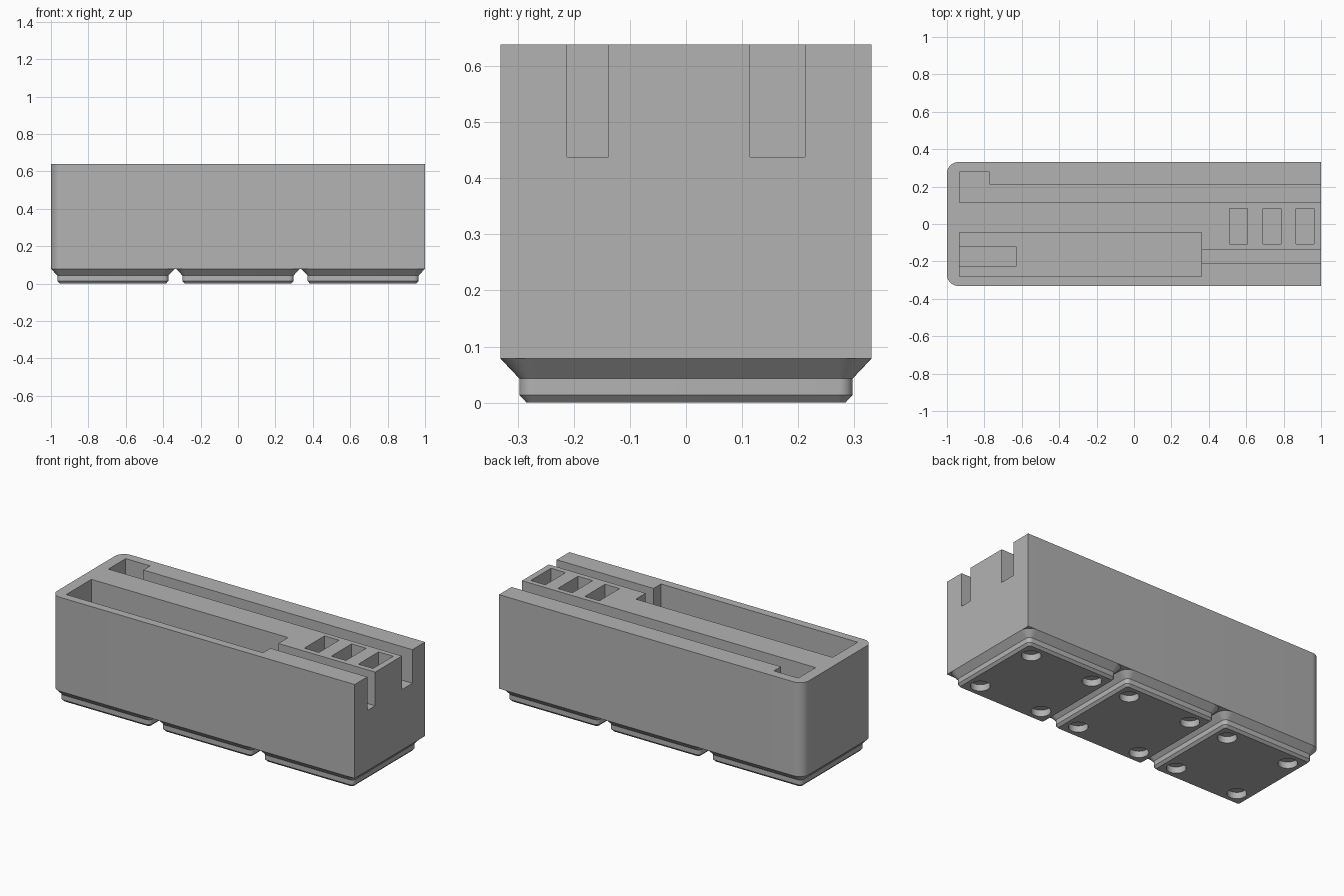
import bpy, bmesh, math

if "Cube" in bpy.data.objects:
    bpy.data.objects.remove(bpy.data.objects["Cube"], do_unlink=True)

grey = bpy.data.materials.new("plain grey")
grey.use_nodes = True
COLOUR = (0.45, 0.45, 0.45, 1)
grey.diffuse_color = COLOUR
grey.node_tree.nodes["Principled BSDF"].inputs["Base Color"].default_value = COLOUR

HALF_Y, TOP, BASE = 0.331, 0.638, 0.079
PITCH = 0.669


def outline(x0, x1, y0, y1, r_left, r_right, steps=8):
    """Counter-clockwise rectangle with its own corner radius at each end."""
    pts = []
    for x, y, r, a in ((x1, y0, r_right, -90), (x1, y1, r_right, 0),
                       (x0, y1, r_left, 90), (x0, y0, r_left, 180)):
        if r == 0:
            pts.append((x, y))
            continue
        cx = x - r if x == x1 else x + r
        cy = y - r if y == y1 else y + r
        for i in range(steps + 1):
            t = math.radians(a + 90 * i / steps)
            pts.append((cx + r * math.cos(t), cy + r * math.sin(t)))
    return pts


def loft(name, layers):
    """Closed solid through a stack of (z, outline) layers."""
    bm = bmesh.new()
    rings = [[bm.verts.new((x, y, z)) for x, y in pts] for z, pts in layers]
    bm.faces.new(rings[0][::-1])
    bm.faces.new(rings[-1])
    for a, b in zip(rings, rings[1:]):
        for i in range(len(a)):
            j = (i + 1) % len(a)
            bm.faces.new((a[i], a[j], b[j], b[i]))
    mesh = bpy.data.meshes.new(name)
    bm.to_mesh(mesh)
    bm.free()
    mesh.materials.append(grey)
    obj = bpy.data.objects.new(name, mesh)
    bpy.context.collection.objects.link(obj)
    return obj


def select(obj):
    bpy.ops.object.select_all(action='DESELECT')
    obj.select_set(True)
    bpy.context.view_layer.objects.active = obj


def cut(obj, pts, z0, z1):
    """Remove an upright prism from the object."""
    cutter = loft("cutter", [(z0, pts), (z1, pts)])
    cutter.hide_render = True
    mod = obj.modifiers.new("cut", 'BOOLEAN')
    mod.operation, mod.solver, mod.object = 'DIFFERENCE', 'EXACT', cutter
    select(obj)
    bpy.ops.object.modifier_apply(modifier=mod.name)
    bpy.data.objects.remove(cutter, do_unlink=True)


def box(x0, x1, y0, y1):
    return outline(x0, x1, y0, y1, 0, 0)


def finish(obj):
    select(obj)
    bpy.ops.object.shade_smooth_by_angle(angle=math.radians(30))


# Block: rounded at the left-hand end, square at the other
shape = outline(-1, 1, -HALF_Y, HALF_Y, 0.06, 0)
body = loft("holder_body", [(BASE, shape), (TOP, shape)])

ABOVE = TOP + 0.1
# Long rear slot, widened at its closed end, open at the other
cut(body, [(-0.933, 0.114), (1.1, 0.114), (1.1, 0.212), (-0.773, 0.212),
           (-0.773, 0.277), (-0.933, 0.277)], 0.438, ABOVE)
# Wide front pocket, deeper recess in its floor, and open narrow slot
cut(body, box(-0.933, 0.362, -0.282, -0.046), 0.32, ABOVE)
cut(body, box(-0.933, -0.627, -0.224, -0.122), 0.2, 0.5)
cut(body, box(0.3, 1.1, -0.212, -0.138), 0.438, ABOVE)
# Three small pockets
for x in (0.559, 0.737, 0.915):
    cut(body, box(x - 0.048, x + 0.048, -0.106, 0.084), 0.338, ABOVE)
finish(body)

# Stepped feet with four round holes underneath each
PROFILE = ((0, 0.284, 0.013), (0.014, 0.297, 0.0255),
           (0.043, 0.297, 0.0255), (BASE, 0.331, 0.06))
for k, label in ((-1, "right"), (0, "middle"), (1, "left")):
    cx = k * PITCH
    foot = loft(label + "_foot",
                [(z, outline(cx - h, cx + h, -h, h, r, r)) for z, h, r in PROFILE])
    for sx in (-1, 1):
        for sy in (-1, 1):
            hole = [(cx + sx * 0.207 + 0.052 * math.cos(t), sy * 0.207 + 0.052 * math.sin(t))
                    for t in (math.tau * i / 32 for i in range(32))]
            cut(foot, hole, -0.05, 0.038)
    finish(foot)
